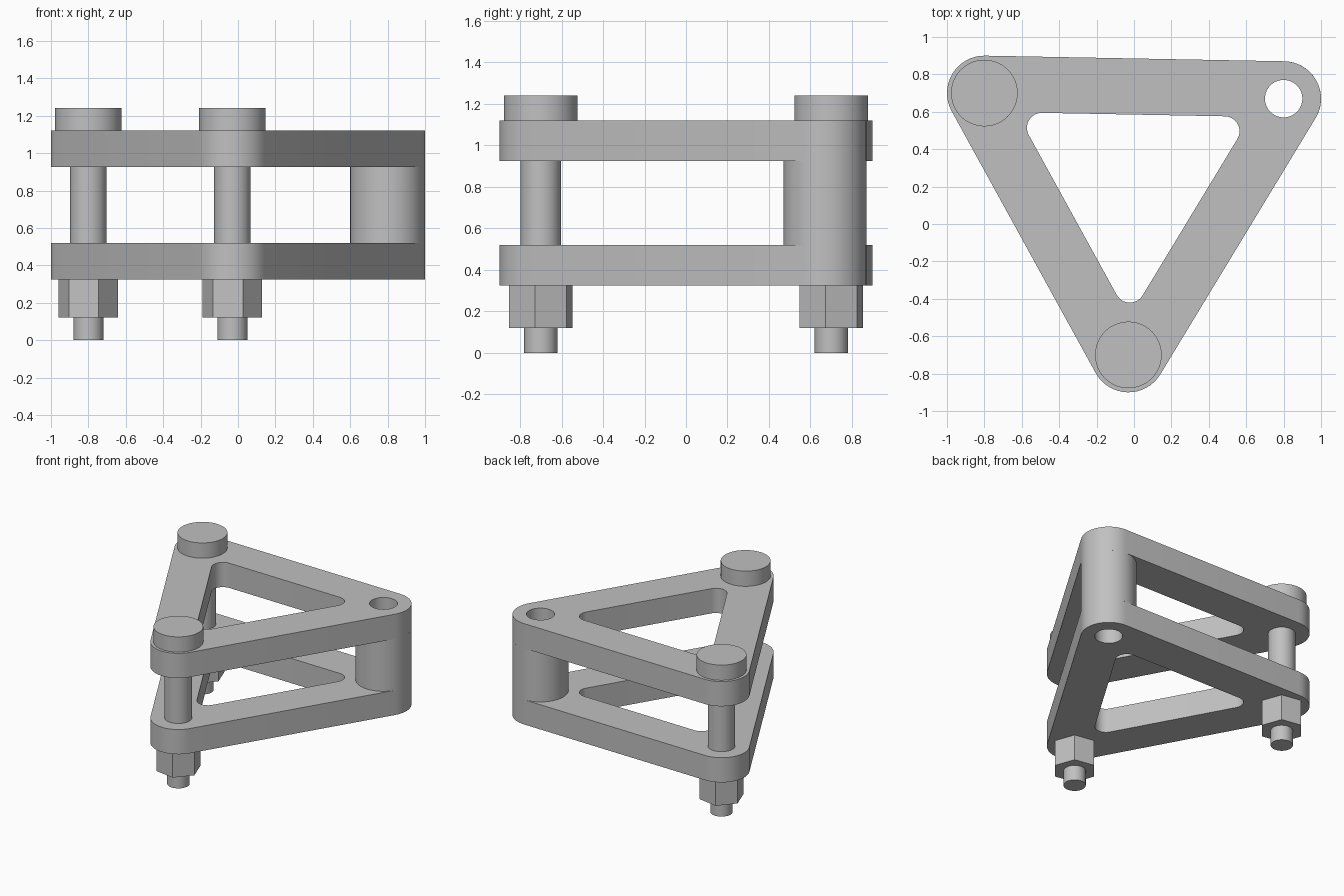
import bpy
import bmesh
from math import atan2, cos, sin, pi, radians
from mathutils import Vector

cube = bpy.data.objects.get("Cube")
if cube:
    bpy.data.objects.remove(cube, do_unlink=True)

# Material
STEEL = (0.53, 0.53, 0.53, 1)
steel = bpy.data.materials.new("steel_grey")
steel.use_nodes = True
steel.diffuse_color = STEEL
steel.node_tree.nodes["Principled BSDF"].inputs["Base Color"].default_value = STEEL

# Pivot centres of the bracket, counter-clockwise from above
BACK_RIGHT = Vector((-0.8, 0.7))
FRONT = Vector((-0.03, -0.7))
BACK_LEFT = Vector((0.8, 0.67))
PIVOTS = [BACK_RIGHT, FRONT, BACK_LEFT]

# Heights of the stacked parts
NUT_Z, LOW_Z, LOW_TOP, HIGH_Z, HIGH_TOP, HEAD_TOP = 0.12, 0.325, 0.52, 0.925, 1.12, 1.24


def circle(centre, radius, sides=64, turn=0):
    return [centre + radius * Vector((cos(turn + 2 * pi * i / sides),
                                      sin(turn + 2 * pi * i / sides)))
            for i in range(sides)]


def rounded_triangle(centres, radius, steps=16):
    """Outline wrapped around three equal circles."""
    points = []
    for i, centre in enumerate(centres):
        before = centre - centres[i - 1]
        after = centres[(i + 1) % 3] - centre
        start = atan2(-before.x, before.y)
        sweep = (atan2(-after.x, after.y) - start) % (2 * pi)
        for k in range(steps + 1):
            a = start + sweep * k / steps
            points.append(centre + radius * Vector((cos(a), sin(a))))
    return points


def inset_triangle(centres, distance):
    """Corners moved towards the incentre so every side shifts by distance."""
    a, b, c = centres
    sides = [(b - c).length, (c - a).length, (a - b).length]
    total = sum(sides)
    middle = (a * sides[0] + b * sides[1] + c * sides[2]) / total
    inradius = abs((b - a).cross(c - a)) / total
    return [middle + (p - middle) * (1 - distance / inradius) for p in centres]


def extrude_profile(name, loops, z0, z1):
    """Solid from an outer loop and optional hole loops."""
    bm = bmesh.new()
    edges = []
    for loop in loops:
        verts = [bm.verts.new((p.x, p.y, z0)) for p in loop]
        if len(loops) == 1:
            bm.faces.new(verts)
        else:
            edges += [bm.edges.new((verts[i - 1], v)) for i, v in enumerate(verts)]
    if edges:
        bmesh.ops.triangle_fill(bm, edges=edges, use_beauty=True, normal=(0, 0, 1))
    made = bmesh.ops.extrude_face_region(bm, geom=bm.faces[:], use_keep_orig=True)
    top = [g for g in made["geom"] if isinstance(g, bmesh.types.BMVert)]
    bmesh.ops.translate(bm, verts=top, vec=(0, 0, z1 - z0))
    bmesh.ops.recalc_face_normals(bm, faces=bm.faces[:])
    mesh = bpy.data.meshes.new(name)
    bm.to_mesh(mesh)
    bm.free()
    mesh.materials.append(steel)
    obj = bpy.data.objects.new(name, mesh)
    bpy.context.collection.objects.link(obj)
    bpy.ops.object.select_all(action='DESELECT')
    obj.select_set(True)
    bpy.context.view_layer.objects.active = obj
    bpy.ops.object.shade_smooth_by_angle(angle=radians(30))
    return obj


# Two triangular plates with a rounded window and a pivot hole
outline = rounded_triangle(PIVOTS, 0.2)
window = rounded_triangle(inset_triangle(PIVOTS, 0.18), 0.08)
pivot_hole = circle(BACK_LEFT, 0.1)
for name, z0, z1 in (("lower_plate", LOW_Z, LOW_TOP), ("upper_plate", HIGH_Z, HIGH_TOP)):
    extrude_profile(name, [outline, window, pivot_hole], z0, z1)

# Hollow boss between the plates
extrude_profile("pivot_boss", [circle(BACK_LEFT, 0.2), pivot_hole], LOW_TOP, HIGH_Z)

# Two bolts with hexagonal nuts; shafts sink slightly into the plates
for place, centre in (("back_right", BACK_RIGHT), ("front", FRONT)):
    extrude_profile(place + "_bolt_head", [circle(centre, 0.178)], HIGH_TOP, HEAD_TOP)
    extrude_profile(place + "_bolt_shank", [circle(centre, 0.098)], LOW_TOP - 0.02, HIGH_Z + 0.02)
    extrude_profile(place + "_bolt_end", [circle(centre, 0.08)], 0, LOW_Z + 0.02)
    extrude_profile(place + "_nut", [circle(centre, 0.162, 6, radians(-10))], NUT_Z, LOW_Z)
